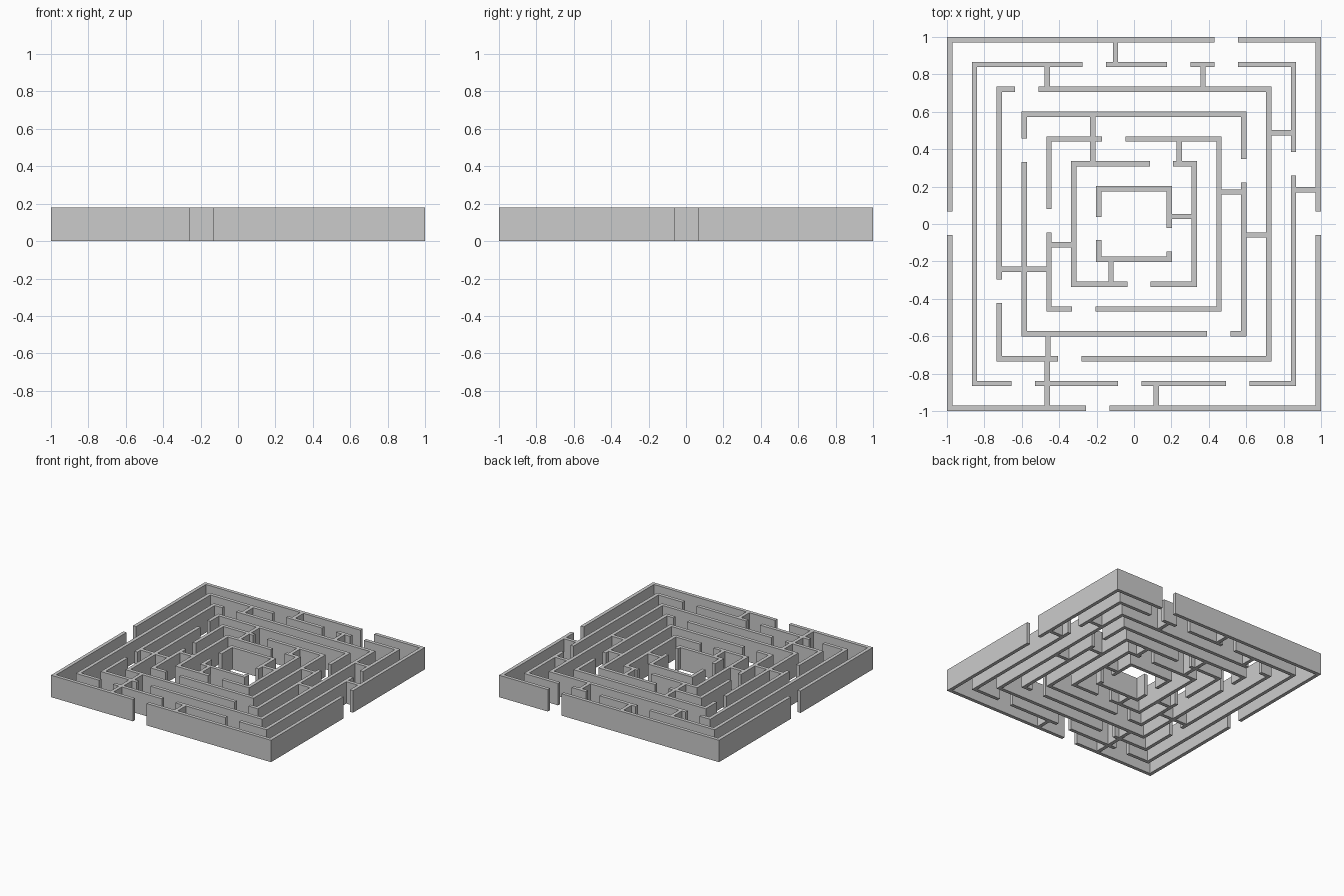
import bpy, bmesh
from mathutils import Matrix, Vector

if "Cube" in bpy.data.objects:
    bpy.data.objects.remove(bpy.data.objects["Cube"])

H = 0.18          # wall height
T = 0.029         # wall thickness
STEP = 0.1328     # distance between rings
GAP = 0.125       # doorway width


def outer(k):
    return 1.0 - STEP * k


def make_object(name, rects):
    """Build one object from full-height boxes given as (x0, x1, y0, y1)."""
    bm = bmesh.new()
    for x0, x1, y0, y1 in rects:
        m = (Matrix.Translation(((x0 + x1) / 2, (y0 + y1) / 2, H / 2))
             @ Matrix.Diagonal(Vector((x1 - x0, y1 - y0, H, 1))))
        bmesh.ops.create_cube(bm, size=1, matrix=m)
    me = bpy.data.meshes.new(name)
    bm.to_mesh(me)
    bm.free()
    ob = bpy.data.objects.new(name, me)
    bpy.context.collection.objects.link(ob)


def spans(half, centres):
    """Split -half..half into the wall pieces left between doorways."""
    edges = [-half]
    for c in sorted(centres):
        edges += [c - GAP / 2, c + GAP / 2]
    edges.append(half)
    return zip(edges[::2], edges[1::2])


# Doorway centres on each side of the seven rings, outermost first
doors = [
    dict(top=[0.494], bottom=[-0.193], left=[0.003], right=[0.003]),
    dict(top=[-0.212, 0.24, 0.494], bottom=[-0.592, -0.023, 0.554], right=[0.323]),
    dict(top=[-0.574], bottom=[-0.344], left=[-0.36]),
    dict(bottom=[0.454], left=[0.395], right=[0.285]),
    dict(top=[-0.108], bottom=[-0.269], left=[0.018]),
    dict(top=[0.147], bottom=[0.027]),
    dict(left=[-0.024], right=[-0.084]),
]

# Concentric square walls
for k, d in enumerate(doors):
    o = outer(k)
    i = o - T
    rects = []
    for a, b in spans(o, d.get("top", [])):
        rects.append((a, b, i, o))
    for a, b in spans(o, d.get("bottom", [])):
        rects.append((a, b, -o, -i))
    for a, b in spans(i, d.get("left", [])):
        rects.append((-o, -i, a, b))
    for a, b in spans(i, d.get("right", [])):
        rects.append((i, o, a, b))
    make_object(f"ring_wall_{k + 1}", rects)

# Cross walls that block a corridor: (side, outer ring index, position)
blocks = [
    ("top", 0, -0.099), ("top", 1, -0.463), ("top", 1, 0.369),
    ("top", 3, -0.22), ("top", 4, -0.22), ("top", 4, 0.241),
    ("right", 0, 0.182), ("right", 1, 0.487), ("right", 2, -0.059),
    ("right", 3, 0.171), ("right", 5, 0.04),
    ("left", 2, -0.241), ("left", 3, -0.241), ("left", 4, -0.112),
    ("bottom", 0, -0.463), ("bottom", 1, -0.463), ("bottom", 2, -0.46),
    ("bottom", 0, 0.118), ("bottom", 5, -0.123),
]
for n, (side, k, p) in enumerate(blocks):
    near, far = outer(k + 1), outer(k) - T
    a, b = p - T / 2, p + T / 2
    rect = {"top": (a, b, near, far), "bottom": (a, b, -far, -near),
            "right": (near, far, a, b), "left": (-far, -near, a, b)}[side]
    make_object(f"cross_wall_{n + 1}", [rect])
